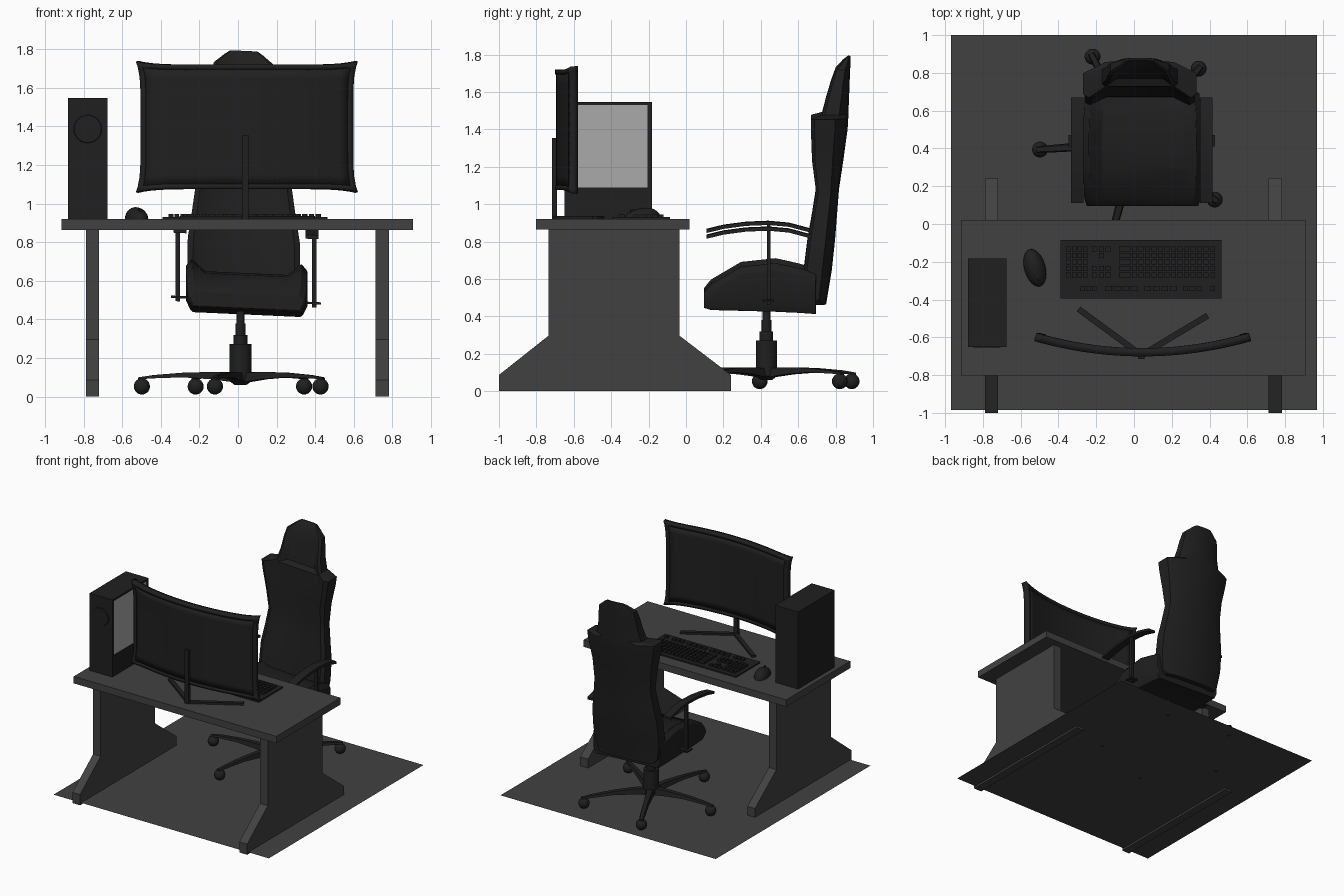
import bpy, bmesh, math
from mathutils import Matrix, Vector

if "Cube" in bpy.data.objects:
    bpy.data.objects.remove(bpy.data.objects["Cube"])


def material(name, v):
    m = bpy.data.materials.new(name)
    m.diffuse_color = (v, v, v, 1)
    m.use_nodes = True
    m.node_tree.nodes["Principled BSDF"].inputs["Base Color"].default_value = m.diffuse_color
    return m


GREY, BLACK, GLASS = material("dark_grey", .053), material("black", .014), material("glass", .4)


def finish(name, bm, mat=BLACK, smooth=False, matrix=None):
    bmesh.ops.recalc_face_normals(bm, faces=bm.faces)
    if matrix:
        bm.transform(matrix)
    me = bpy.data.meshes.new(name)
    bm.to_mesh(me)
    bm.free()
    ob = bpy.data.objects.new(name, me)
    bpy.context.collection.objects.link(ob)
    me.materials.append(mat)
    if smooth:
        bpy.ops.object.select_all(action='DESELECT')
        bpy.context.view_layer.objects.active = ob
        ob.select_set(True)
        bpy.ops.object.shade_smooth_by_angle(angle=math.radians(32))
    return ob


def boxes(name, items, mat=BLACK, matrix=None):
    bm = bmesh.new()
    for x0, x1, y0, y1, z0, z1 in items:
        m = Matrix.Translation(((x0 + x1) / 2, (y0 + y1) / 2, (z0 + z1) / 2))
        bmesh.ops.create_cube(bm, size=1, matrix=m @ Matrix.Diagonal((x1 - x0, y1 - y0, z1 - z0, 1)))
    return finish(name, bm, mat, False, matrix)


def loft(name, rings, mat=BLACK, smooth=False, matrix=None):
    bm = bmesh.new()
    vs = [[bm.verts.new(p) for p in r] for r in rings]
    n = len(vs[0])
    for a, b in zip(vs, vs[1:]):
        for i in range(n):
            bm.faces.new((a[i], a[(i + 1) % n], b[(i + 1) % n], b[i]))
    bm.faces.new(vs[0])
    bm.faces.new(vs[-1])
    return finish(name, bm, mat, smooth, matrix)


def prism(name, yz, x0, x1, mat=BLACK, smooth=False, matrix=None):
    return loft(name, [[(x, y, z) for y, z in yz] for x in (x0, x1)], mat, smooth, matrix)


def lathe(name, profile, x, y, n=24):
    rings = [[(x + r * math.cos(a), y + r * math.sin(a), z)
              for a in (i * math.tau / n for i in range(n))] for r, z in profile]
    return loft(name, rings, BLACK, True)


# floor mat
bm = bmesh.new()
bmesh.ops.create_grid(bm, x_segments=1, y_segments=1, size=1,
                      matrix=Matrix.Translation((0, .007, .015)) @ Matrix.Diagonal((.968, .993, 1, 1)))
finish("floor_mat", bm, GREY)

# desk
boxes("desk_top", [(-.915, .907, -.803, .02, .864, .92)], GREY)
leg = [(-.735, .864), (-.735, .297), (-1, .087), (-1, 0), (.24, 0), (.24, .087), (-.035, .297), (-.035, .864)]
prism("left_desk_leg", leg, -.788, -.72, GREY)
prism("right_desk_leg", leg, .712, .783, GREY)

# computer case with framed side window and front fan
boxes("computer_case", [(-.88, -.70, -.65, -.183, .92, 1.547),
                        (-.70, -.675, -.65, -.183, .92, 1.09), (-.70, -.675, -.65, -.183, 1.53, 1.547),
                        (-.70, -.675, -.65, -.63, 1.09, 1.53), (-.70, -.675, -.207, -.183, 1.09, 1.53)])
boxes("case_window", [(-.70, -.678, -.63, -.207, 1.09, 1.53)], GLASS)
bm = bmesh.new()
bmesh.ops.create_cone(bm, cap_ends=True, segments=32, radius1=.075, radius2=.07, depth=.01,
                      matrix=Matrix.Translation((-.778, -.65, 1.386)) @ Matrix.Rotation(math.pi / 2, 4, 'X'))
finish("case_fan", bm, BLACK, True)


# curved monitor: a screen sheet and a thicker border, both with flared corners
def monitor_sheet(name, border, thickness, nu=26, nv=14):
    bm = bmesh.new()

    def lines(n, edge):
        return [-1] + [-edge + 2 * edge * i / (n - 2) for i in range(n - 1)] + [1]
    us, vs = lines(nu, .95), lines(nv, .92)
    grid = [[bm.verts.new((.046 + u * (.545 + .024 * abs(v) ** 6), -.679 + .08 * u * u,
                           1.397 + v * (.322 + .018 * abs(u) ** 8))) for v in vs] for u in us]
    for i in range(nu):
        for j in range(nv):
            if (i in (0, nu - 1) or j in (0, nv - 1)) == border:
                bm.faces.new((grid[i][j], grid[i + 1][j], grid[i + 1][j + 1], grid[i][j + 1]))
    loose = [v for v in bm.verts if not v.link_faces]
    bmesh.ops.delete(bm, geom=loose, context='VERTS')
    ob = finish(name, bm, BLACK, True)
    mod = ob.modifiers.new("thickness", 'SOLIDIFY')
    mod.thickness, mod.offset = thickness, 0


monitor_sheet("monitor_screen", False, .034)
monitor_sheet("monitor_bezel", True, .044)
boxes("monitor_post", [(.022, .055, -.716, -.69, .92, 1.355)])
for side, ex, ey in (("left", -.294, -.45), ("right", .39, -.485)):
    d = Vector((ex - .04, ey + .695))
    rot = Matrix.Translation((.04, -.695, 0)) @ Matrix.Rotation(math.atan2(d.y, d.x), 4, 'Z')
    boxes(side + "_monitor_foot", [(-.01, d.length, -.016, .016, .92, .936)], BLACK, rot)

# keyboard: number block, arrows, main block and function row
boxes("keyboard_case", [(-.39, .463, -.395, -.085, .918, .931)])
rows = [-.132 - .0345 * i for i in range(5)]
keys = [(-.347 + .03 * c, y, .012) for c in range(4) for y in rows]
nav = [-.209, -.173, -.137]
keys += [(x, y, .013) for x in nav for y in (rows[0], rows[3], rows[4])] + [(nav[1], rows[1], .013)]
keys += [(-.066 + .0344 * c, y, .013) for c in range(2, 15) for y in rows]
keys += [(-.049, y, .03) for y in rows]
keys += [(x, -.342, .013) for x in (-.272, -.24, -.209, .272, .308, .345, .415)]
keys += [(x + .045 * i, -.342, .018) for x in (-.135, .073) for i in range(4)]
boxes("keys", [(x - w, x + w, y - .013, y + .013, .93, .946) for x, y, w in keys])

# mouse
bm = bmesh.new()
bmesh.ops.create_uvsphere(bm, u_segments=24, v_segments=14, radius=1)
for v in bm.verts:
    v.co = (v.co.x * .056, v.co.y * .102, max(0, v.co.z) * (.06 + .012 * v.co.y))
bmesh.ops.remove_doubles(bm, verts=bm.verts, dist=.0005)
place = Matrix.Translation((-.525, -.232, .92)) @ Matrix.Rotation(math.radians(16), 4, 'Z')
finish("mouse", bm, BLACK, True, place)
boxes("mouse_wheel", [(-.005, .005, -.07, -.04, .03, .052)], BLACK, place)

# chair base: five arms with ball casters
CX, CY = .013, .43
for i, deg in enumerate((184, 117, 50, -36, -105)):
    m = Matrix.Translation((CX, CY, 0)) @ Matrix.Rotation(math.radians(deg - 90), 4, 'Z')
    loft(f"chair_base_arm_{i}", [[(-w, r, a), (w, r, a), (w * .7, r, b), (-w * .7, r, b)] for r, w, a, b in
         ((0, .032, .07, .122), (.15, .028, .09, .128), (.3, .023, .1, .124), (.45, .02, .095, .112), (.53, .016, .09, .1))],
         BLACK, True, m)
    bm = bmesh.new()
    bmesh.ops.create_uvsphere(bm, u_segments=20, v_segments=12, radius=.042, matrix=Matrix.Translation((0, .512, .053)))
    finish(f"caster_{i}", bm, BLACK, True, m)
lathe("gas_lift", [(.03, .06), (.057, .08), (.057, .272), (.036, .272), (.036, .32),
                   (.026, .32), (.026, .38), (.021, .38), (.021, .46)], CX, CY)

# the upper chair leans slightly: its right side sits lower
lean = Matrix.Identity(4)
lean[2][0], lean[2][3] = -.045, .045 * .04
SX = .045

# seat with raised side bolsters: (y, bottom, centre top, bolster top, half width)
rings = []
for y, zb, zc, zt, w in ((.096, .458, .535, .54, .295), (.133, .447, .575, .585, .308), (.294, .443, .63, .68, .314),
                         (.48, .438, .64, .70, .314), (.604, .432, .635, .672, .31), (.695, .425, .615, .645, .30)):
    half = [(w * .93, zb), (w, zb + .045), (w, zt - .035), (w - .03, zt), (w - .1, zc)]
    rings.append([(SX + x, y, z) for x, z in half] + [(SX - x, y, z) for x, z in reversed(half)])
seat = loft("seat", rings, BLACK, True, lean)
bev = seat.modifiers.new("soft_edges", 'BEVEL')
bev.width, bev.segments, bev.limit_method = .012, 2, 'ANGLE'

# backrest with wings and headrest: (z, half width, front y, back y)
rings = []
for z, w, yf, yb in ((.47, .24, .69, .75), (.5, .27, .63, .755), (.65, .293, .63, .78), (.81, .29, .65, .797),
                     (.95, .268, .675, .808), (1.08, .25, .695, .818), (1.24, .262, .674, .842),
                     (1.4, .292, .668, .864), (1.465, .30, .668, .868), (1.485, .20, .728, .868),
                     (1.57, .178, .75, .872), (1.655, .168, .775, .875), (1.725, .155, .80, .878),
                     (1.77, .10, .84, .88), (1.79, .07, .865, .88)):
    t = yb - yf
    half = [(w * .6, yf + .3 * t), (w * .9, yf), (w, yf + .1 * t), (w, yb - .35 * t), (w * .6, yb - .05 * t)]
    rings.append([(.03 + x, y, z) for x, y in half] + [(.03, yb, z)]
                 + [(.03 - x, y, z) for x, y in reversed(half)])
loft("backrest", rings, BLACK, True, lean)

# armrests: bowed pad, post and bracket on each side
bow = [(.11, .852), (.2, .874), (.32, .89), (.44, .895), (.55, .885), (.67, .853)]
pad = bow + [(y, z - .02) for y, z in reversed(bow)]
for side, x, s in (("left", -.30, -1), ("right", .383, 1)):
    prism(side + "_armrest", pad, x - .033, x + .033, BLACK, True, lean)
    px = x + .012 * s
    boxes(side + "_armrest_post", [(px - .012, px + .012, .432, .452, .478, .885)], BLACK, lean)
    boxes(side + "_armrest_bracket", [(min(px + .035 * s, px - .1 * s), max(px + .035 * s, px - .1 * s),
                                       .41, .47, .494, .506)], BLACK, lean)
